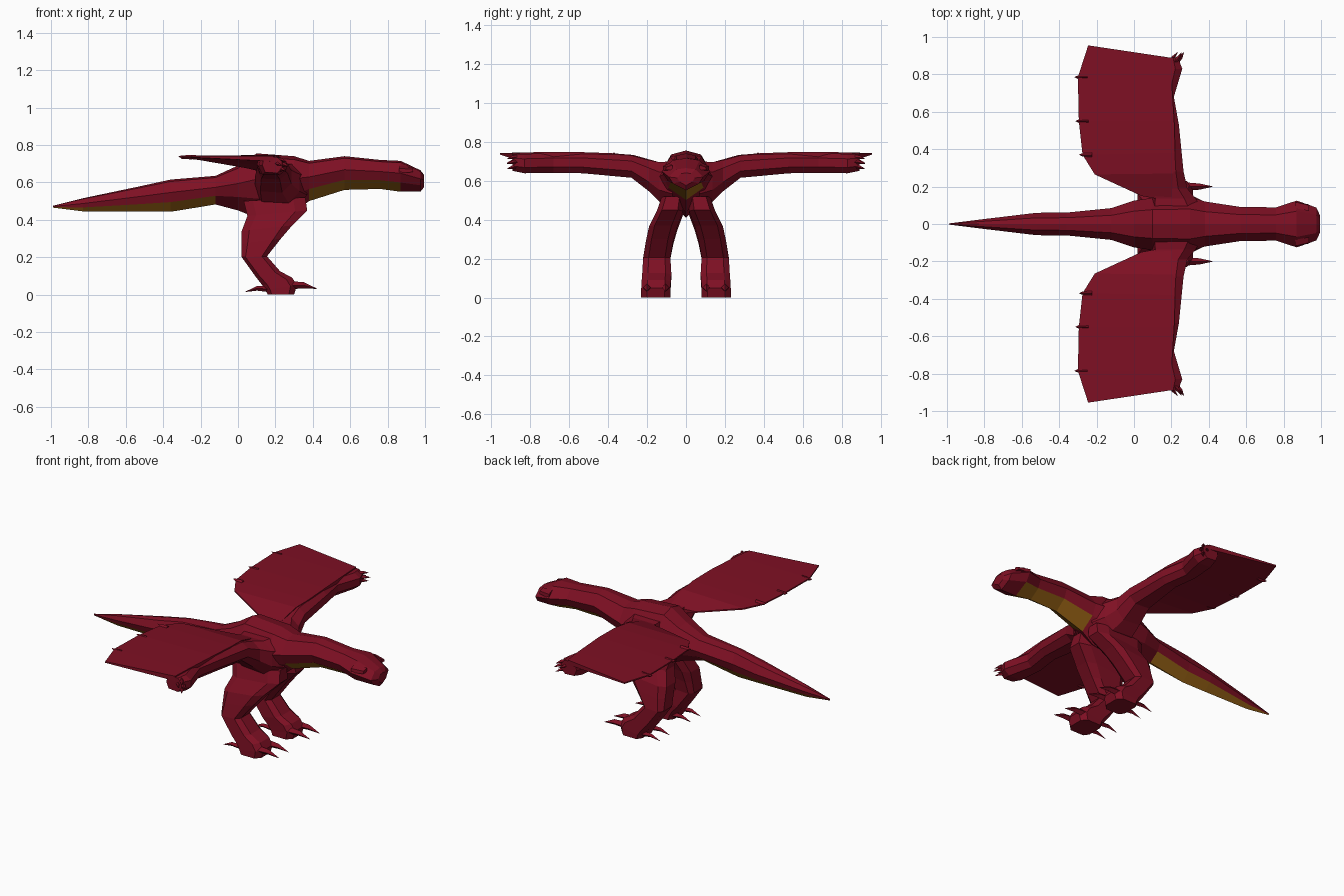
import bpy, bmesh, math
from mathutils import Vector


def material(name, col):
    m = bpy.data.materials.new(name)
    m.diffuse_color = (*col, 1)
    return m


RED = material("crimson scales", (0.21, 0.005, 0.017))
GOLD = material("golden belly", (0.33, 0.13, 0.008))


def finish(name, bm, mirror=False, mats=(RED,)):
    bmesh.ops.recalc_face_normals(bm, faces=bm.faces)
    me = bpy.data.meshes.new(name)
    bm.to_mesh(me)
    bm.free()
    for m in mats:
        me.materials.append(m)
    ob = bpy.data.objects.new(name, me)
    bpy.context.collection.objects.link(ob)
    if mirror:
        mod = ob.modifiers.new("Mirror", "MIRROR")
        mod.use_axis = (False, True, False)
        mod.use_mirror_merge = False
    return ob


def loft(bm, rings, colour=None):
    """Skin a list of equal-sized rings; colour(ring, side) gives a material index."""
    vs = [[bm.verts.new(p) for p in r] for r in rings]
    n = len(rings[0])
    for i in range(len(vs) - 1):
        for j in range(n):
            k = (j + 1) % n
            f = bm.faces.new((vs[i][j], vs[i][k], vs[i + 1][k], vs[i + 1][j]))
            if colour:
                f.material_index = colour(i, j)
    bm.faces.new(vs[0])
    bm.faces.new(vs[-1])


def claw(bm, base, mid, tip, r):
    """Bent four-sided claw."""
    base, mid, tip = Vector(base), Vector(mid), Vector(tip)
    d = (tip - base).normalized()
    side = d.cross(Vector((0, 0, 1))).normalized()
    up = side.cross(d)
    rings = []
    for c, s in ((base, r), (mid, r * 0.75), (tip, r * 0.06)):
        rings.append([c + side * s, c + up * s, c - side * s, c - up * s])
    loft(bm, rings)


# Body from tail tip to snout: x, half width, top z, bottom z
spine = [(-0.99, 0.003, 0.475, 0.465), (-0.83, 0.023, 0.515, 0.445),
         (-0.52, 0.06, 0.58, 0.443), (-0.36, 0.061, 0.615, 0.443),
         (-0.12, 0.085, 0.635, 0.482), (0.0, 0.125, 0.69, 0.45),
         (0.1, 0.14, 0.755, 0.41), (0.3, 0.145, 0.74, 0.44),
         (0.38, 0.12, 0.715, 0.50), (0.57, 0.091, 0.74, 0.56),
         (0.76, 0.089, 0.72, 0.565), (0.87, 0.125, 0.715, 0.55),
         (0.975, 0.088, 0.665, 0.55), (0.995, 0.045, 0.64, 0.575)]
half = [(0.55, 0.94), (1, 0.6), (0.75, 0.3)]
section = [(0, 1)] + half + [(0, 0)] + [(-a, b) for a, b in reversed(half)]


def belly(i, j):
    tail, neck = i <= 3, 8 <= i <= 10
    return 1 if j in (3, 4) and (tail or neck) else 0


bm = bmesh.new()
loft(bm, [[(x, a * w, b0 + t * (b1 - b0)) for a, t in section]
          for x, w, b1, b0 in spine], belly)
finish("body", bm, mats=(RED, GOLD))

# Brow ridges over the eyes
bm = bmesh.new()
loft(bm, [[(0.86, 0.085, 0.69), (0.86, 0.118, 0.675), (0.86, 0.118, 0.65), (0.86, 0.085, 0.65)],
          [(0.935, 0.07, 0.68), (0.935, 0.1, 0.67), (0.935, 0.105, 0.655), (0.935, 0.07, 0.655)]])
finish("brow_ridge", bm, True)

# Legs: front edge (x, z), back edge (x, z), inner y, outer y
leg = [(0.36, 0.52, 0.03, 0.50, 0.01, 0.125),
       (0.37, 0.45, 0.05, 0.42, 0.015, 0.15),
       (0.29, 0.37, 0.02, 0.34, 0.045, 0.19),
       (0.23, 0.30, 0.02, 0.27, 0.065, 0.205),
       (0.155, 0.205, 0.02, 0.20, 0.08, 0.22),
       (0.225, 0.125, 0.095, 0.095, 0.075, 0.225),
       (0.29, 0.09, 0.13, 0.05, 0.078, 0.228),
       (0.315, 0.05, 0.145, 0.025, 0.08, 0.23),
       (0.30, 0.0, 0.16, 0.0, 0.08, 0.23)]
bm = bmesh.new()
rings = []
for xf, zf, xb, zb, y0, y1 in leg:
    def at(t, y):
        return (xb + t * (xf - xb), y, zb + t * (zf - zb))
    c = 0.2 * (y1 - y0)
    rings.append([at(1, y0 + c), at(1, y1 - c), at(0.8, y1), at(0.15, y1),
                  at(0, y1 - c), at(0, y0 + c), at(0.15, y0), at(0.8, y0)])
loft(bm, rings)
finish("leg", bm, True)

# Foot claws
bm = bmesh.new()
for y in (0.105, 0.2):
    claw(bm, (0.28, y, 0.05), (0.35, y, 0.05), (0.42, y, 0.032), 0.022)
    claw(bm, (0.16, y, 0.03), (0.10, y, 0.033), (0.04, y, 0.015), 0.016)
finish("foot_claws", bm, True)

# Wing arms: y, front x, back x, top z, bottom z
arm = [(0.07, 0.37, 0.08, 0.70, 0.46), (0.135, 0.33, 0.09, 0.695, 0.49),
       (0.19, 0.285, 0.09, 0.705, 0.545), (0.28, 0.265, 0.10, 0.73, 0.615),
       (0.53, 0.24, 0.12, 0.743, 0.638), (0.68, 0.213, 0.10, 0.742, 0.64),
       (0.83, 0.258, 0.11, 0.737, 0.638), (0.89, 0.235, 0.13, 0.735, 0.65)]
bm = bmesh.new()
rings = []
for y, xf, xb, zt, zb in arm:
    h, w = zt - zb, xf - xb
    rings.append([(xf - 0.25 * w, y, zt), (xf, y, zt - 0.25 * h), (xf, y, zt - 0.7 * h),
                  (xf - 0.25 * w, y, zb), (xb + 0.15 * w, y, zb + 0.05 * h),
                  (xb, y, zt - 0.5 * h), (xb + 0.1 * w, y, zt)])
loft(bm, rings)
finish("wing_arm", bm, True)

# Wing membranes: front (x, y), trailing (x, y), front top z, trailing z, front thickness
web = [(0.20, 0.12, 0.04, 0.15, 0.69, 0.685, 0.05),
       (0.21, 0.27, -0.21, 0.265, 0.732, 0.728, 0.045),
       (0.22, 0.38, -0.275, 0.37, 0.741, 0.735, 0.04),
       (0.215, 0.55, -0.295, 0.55, 0.747, 0.74, 0.04),
       (0.20, 0.78, -0.30, 0.785, 0.746, 0.742, 0.035),
       (0.19, 0.89, -0.245, 0.955, 0.742, 0.742, 0.03)]
bm = bmesh.new()
loft(bm, [[(xf, yf, zf), (xb, yb, zb), (xb, yb, zb - 0.008), (xf, yf, zf - t)]
          for xf, yf, xb, yb, zf, zb, t in web])
finish("wing_membrane", bm, True)

# Finger tips on the trailing edge and claws on the hand
bm = bmesh.new()
for x, y in ((-0.275, 0.37), (-0.295, 0.55), (-0.30, 0.785)):
    claw(bm, (x + 0.05, y, 0.735), (x, y, 0.735), (x - 0.018, y, 0.74), 0.012)
for dx, z in ((0.0, 0.72), (0.012, 0.695), (0.0, 0.67)):
    claw(bm, (0.215 + dx, 0.865, z), (0.238 + dx, 0.89, z), (0.255 + dx, 0.918, z - 0.008), 0.013)
claw(bm, (0.20, 0.87, 0.70), (0.21, 0.89, 0.70), (0.235, 0.92, 0.69), 0.013)
finish("wing_claws", bm, True)
